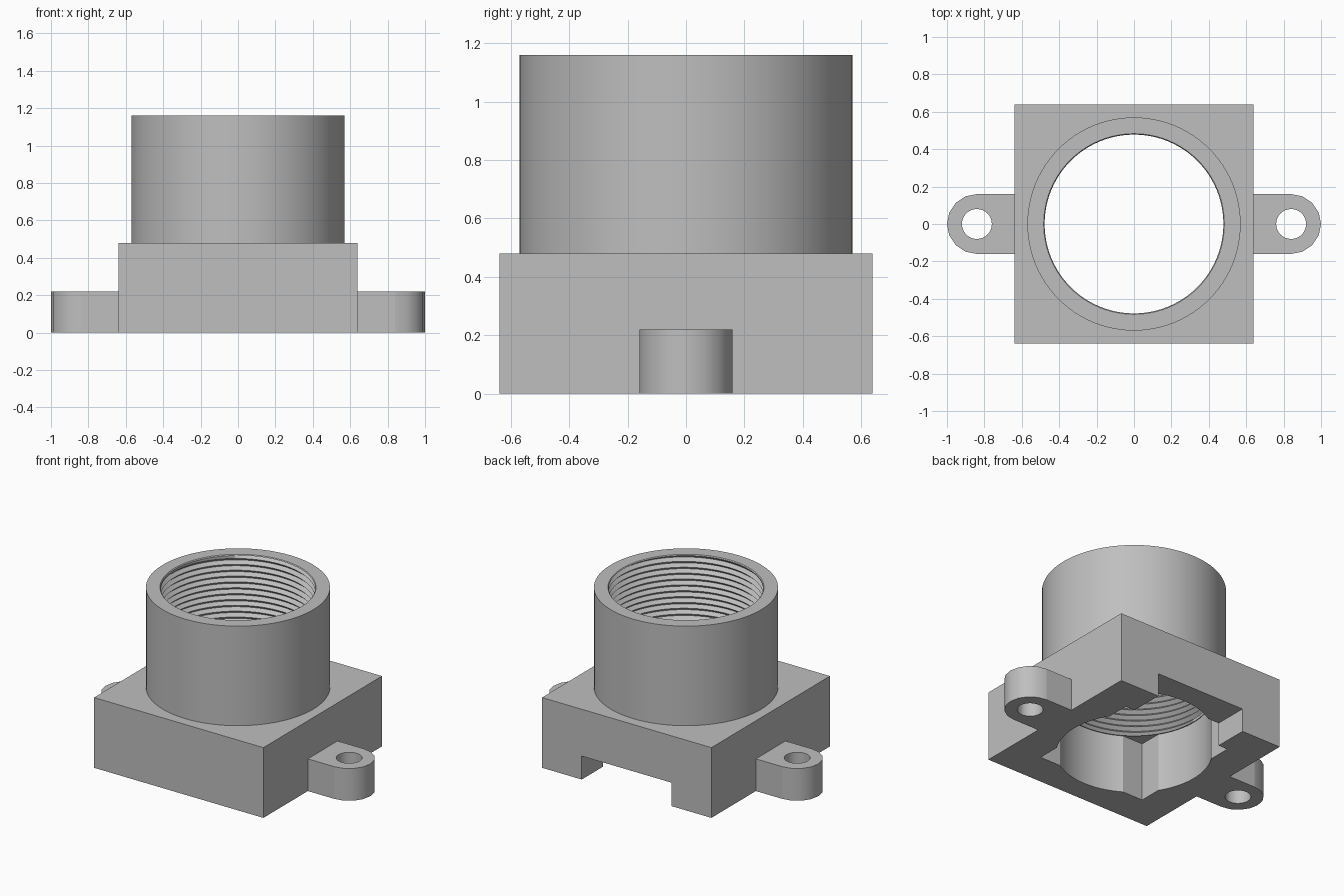
import bpy, bmesh, math
from mathutils import Matrix

if "Cube" in bpy.data.objects:
    bpy.data.objects.remove(bpy.data.objects["Cube"], do_unlink=True)

grey = bpy.data.materials.new("plain grey")
grey.use_nodes = True
COLOUR = (0.52, 0.52, 0.52, 1)
grey.diffuse_color = COLOUR
grey.node_tree.nodes["Principled BSDF"].inputs["Base Color"].default_value = COLOUR


def make(name, bm):
    bmesh.ops.recalc_face_normals(bm, faces=bm.faces)
    mesh = bpy.data.meshes.new(name)
    bm.to_mesh(mesh)
    bm.free()
    mesh.materials.append(grey)
    obj = bpy.data.objects.new(name, mesh)
    bpy.context.collection.objects.link(obj)
    return obj


def box(name, x0, x1, y0, y1, z0, z1):
    bm = bmesh.new()
    size = Matrix.Diagonal((x1 - x0, y1 - y0, z1 - z0, 1))
    centre = Matrix.Translation(((x0 + x1) / 2, (y0 + y1) / 2, (z0 + z1) / 2))
    bmesh.ops.create_cube(bm, size=1, matrix=centre @ size)
    return make(name, bm)


def cylinder(name, r, z0, z1, x=0, sides=96):
    bm = bmesh.new()
    bmesh.ops.create_cone(bm, cap_ends=True, segments=sides, radius1=r, radius2=r,
                          depth=z1 - z0,
                          matrix=Matrix.Translation((x, 0, (z0 + z1) / 2)))
    return make(name, bm)


def combine(obj, other, operation="DIFFERENCE"):
    """Apply a boolean and discard the helper."""
    other.hide_render = True
    mod = obj.modifiers.new("boolean", "BOOLEAN")
    mod.operation, mod.solver, mod.object = operation, "EXACT", other
    bpy.context.view_layer.objects.active = obj
    bpy.ops.object.modifier_apply(modifier=mod.name)
    bpy.data.objects.remove(other, do_unlink=True)


def smooth(obj, degrees):
    bpy.ops.object.select_all(action="DESELECT")
    obj.select_set(True)
    bpy.context.view_layer.objects.active = obj
    bpy.ops.object.shade_smooth_by_angle(angle=math.radians(degrees))


BASE, BASE_TOP, TOP, CEILING = 0.64, 0.48, 1.16, 0.40
BORE, SOCKET, POCKET = 0.483, 0.52, 0.41

# Square base: round bore, square pocket and a slot through the back wall
base = box("square_base", -BASE, BASE, -BASE, BASE, 0, BASE_TOP)
combine(base, cylinder("bore_cutter", BORE, -0.1, CEILING + 0.02))
combine(base, cylinder("socket_cutter", SOCKET, CEILING, BASE_TOP + 0.1))
combine(base, box("pocket_cutter", -POCKET, POCKET, -POCKET, POCKET, -0.1, CEILING))
combine(base, box("slot_cutter", -0.34, 0.34, 0.3, 0.8, -0.1, 0.16))
smooth(base, 30)

# Barrel: outer wall and rim, lined with a helical thread
PITCH, COLUMNS = 0.04, 96
bm = bmesh.new()
columns = []
for j in range(COLUMNS + 1):
    angle = math.tau * j / COLUMNS
    profile = [(SOCKET, BASE_TOP), (SOCKET, CEILING), (BORE - 0.003, CEILING)]
    rows = 2 * round((TOP - CEILING) / PITCH) + 3
    for k in range(-2, rows):
        z = CEILING + PITCH * (k / 2 + j / COLUMNS)
        inside = CEILING < z < TOP - 0.006
        radius = BORE + 0.017 if inside and k % 2 else BORE - 0.005
        profile.append((radius, min(max(z, CEILING), TOP - 0.006)))
    profile += [(BORE, TOP), (0.57, TOP), (0.57, BASE_TOP)]
    columns.append([bm.verts.new((r * math.cos(angle), r * math.sin(angle), z))
                    for r, z in profile])
for a, b in zip(columns, columns[1:]):
    for k in range(len(a)):
        n = (k + 1) % len(a)
        bm.faces.new((a[k], b[k], b[n], a[n]))
bmesh.ops.remove_doubles(bm, verts=bm.verts, dist=0.0003)
bmesh.ops.dissolve_degenerate(bm, edges=bm.edges, dist=0.0001)
barrel = make("threaded_barrel", bm)
smooth(barrel, 30)

# Mounting ears with rounded ends and screw holes
for side, name in ((1, "left_ear"), (-1, "right_ear")):
    inner, centre = side * BASE, side * 0.84
    ear = box(name, min(inner, centre), max(inner, centre), -0.16, 0.16, 0, 0.22)
    combine(ear, cylinder("ear_end", 0.16, 0, 0.22, centre, 16), "UNION")
    combine(ear, cylinder("hole_cutter", 0.08, -0.1, 0.4, centre, 32))
    smooth(ear, 30)
